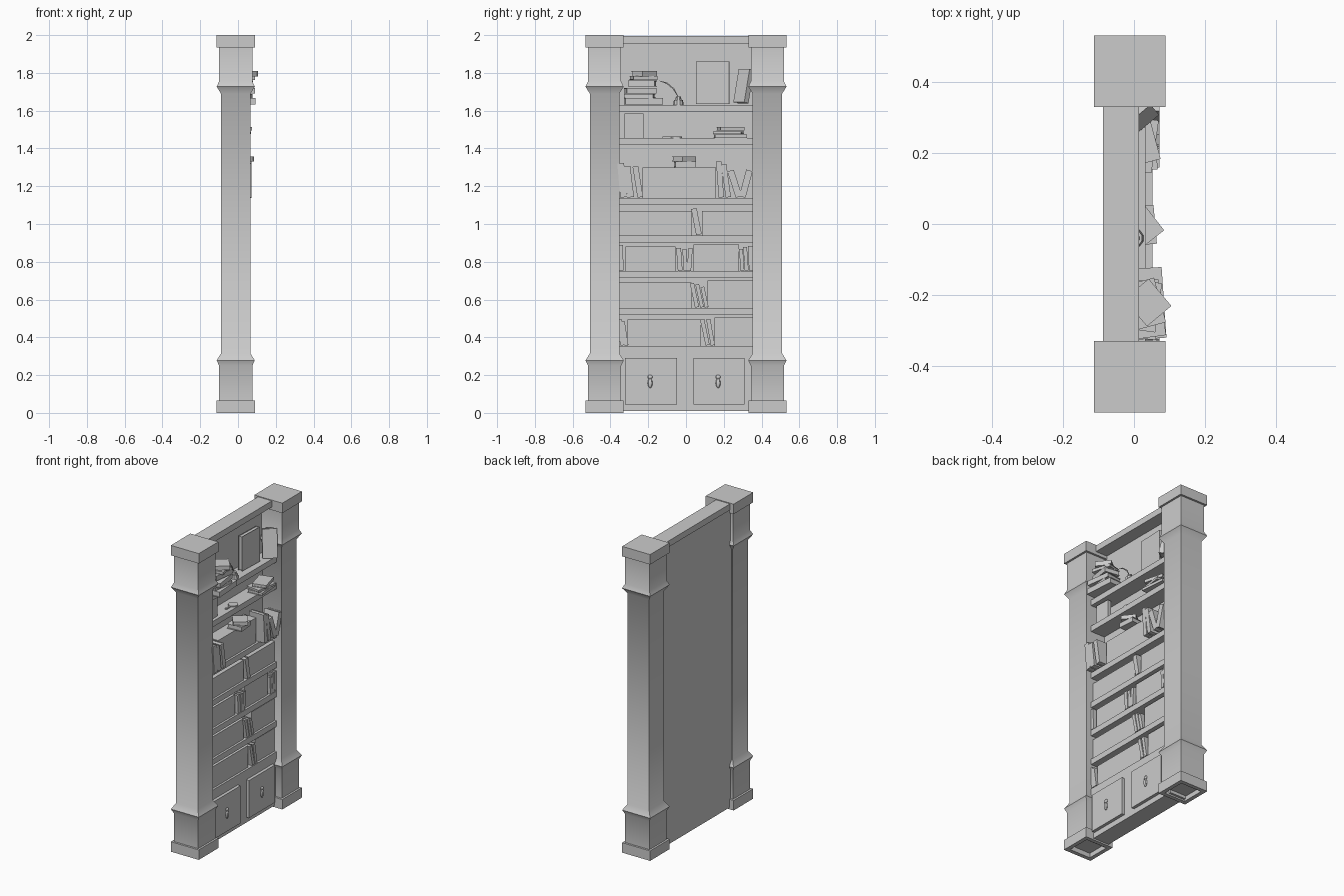
import bpy, bmesh
from math import radians, pi
from mathutils import Matrix, Vector

if "Cube" in bpy.data.objects:
    bpy.data.objects.remove(bpy.data.objects["Cube"])

grey = bpy.data.materials.new("stone_grey")
grey.use_nodes = True
GREY = (0.6, 0.6, 0.6, 1)
grey.diffuse_color = GREY
grey.node_tree.nodes["Principled BSDF"].inputs["Base Color"].default_value = GREY


def finish(name, bm, smooth=None):
    mesh = bpy.data.meshes.new(name)
    bmesh.ops.recalc_face_normals(bm, faces=bm.faces)
    bm.to_mesh(mesh)
    bm.free()
    mesh.materials.append(grey)
    obj = bpy.data.objects.new(name, mesh)
    bpy.context.collection.objects.link(obj)
    if smooth:
        bpy.ops.object.select_all(action="DESELECT")
        obj.select_set(True)
        bpy.context.view_layer.objects.active = obj
        bpy.ops.object.shade_smooth_by_angle(angle=radians(smooth))
    return obj


def add_box(bm, x, y, z):
    size = (x[1] - x[0], y[1] - y[0], z[1] - z[0])
    mid = [sum(r) / 2 for r in (x, y, z)]
    m = Matrix.Translation(mid) @ Matrix.Diagonal((*size, 1))
    return bmesh.ops.create_cube(bm, size=1, matrix=m)["verts"]


def box(name, x, y, z):
    bm = bmesh.new()
    add_box(bm, x, y, z)
    return finish(name, bm)


def book(name, centre, size, yaw=0, lean=None):
    """Cover, spine and pages; lies flat unless a lean is given."""
    w, l, t = (s / 2 for s in size)
    c = min(0.004, t / 3)
    bm = bmesh.new()
    for s in (-1, 1):
        add_box(bm, (-w, w), (-l, l), sorted((s * t, s * (t - c))))
    add_box(bm, (w - c, w), (-l, l), (c - t, t - c))
    add_box(bm, (c - w, w - c), (c - l, l - c), (c - t, t - c))
    m = Matrix.Translation(centre) @ Matrix.Rotation(radians(yaw), 4, "Z")
    if lean is not None:
        m = m @ Matrix.Rotation(radians(90 + lean), 4, "X")
    bm.transform(m)
    return finish(name, bm)


# Square columns: profile of (half width, height), closed with a recessed foot
CX, CY = -0.012, 0.431
PROFILE = [(0.075, 0.03), (0.075, 0), (0.101, 0), (0.101, 0.065), (0.088, 0.065),
           (0.088, 0.25), (0.101, 0.278), (0.078, 0.315), (0.078, 1.69),
           (0.101, 1.727), (0.088, 1.755), (0.088, 1.935), (0.101, 1.935), (0.101, 2)]
for side, label in ((-1, "right"), (1, "left")):
    bm = bmesh.new()
    rings = [[bm.verts.new((CX + h * sx, side * CY + h * sy, z))
              for sx, sy in ((-1, -1), (1, -1), (1, 1), (-1, 1))] for h, z in PROFILE]
    for a, b in zip(rings, rings[1:]):
        for i in range(4):
            j = (i + 1) % 4
            bm.faces.new((a[i], a[j], b[j], b[i]))
    bm.faces.new(rings[0])
    bm.faces.new(rings[-1])
    finish(label + "_column", bm, 40)

# Carcass
W = 0.37
box("back_panel", (-0.082, -0.07), (-W, W), (0.01, 1.96))
box("top_beam", (-0.087, 0.014), (-W, W), (1.955, 1.995))
box("cabinet", (-0.075, 0.032), (-W, W), (0.01, 0.354))
SHELVES = (0.555, 0.75, 0.94, 1.138, 1.455, 1.63)
for i, top in enumerate(SHELVES):
    box(f"shelf_{i + 1}", (-0.075, 0.032), (-W, W), (top - 0.037, top))

# Cabinet doors with drop handles
for label, y0, y1 in (("right", -0.322, -0.048), ("left", 0.04, 0.31)):
    bm = bmesh.new()
    add_box(bm, (0.03, 0.052), (y0, y1), (0.045, 0.29))
    finish(label + "_door", bm)
    bm = bmesh.new()
    mid = (y0 + y1) / 2 - 0.005
    for z, ry, rz, d in ((0.19, 0.013, 0.012, 0.008), (0.157, 0.013, 0.026, 0.011)):
        m = Matrix.Translation((0.055, mid, z)) @ Matrix.Diagonal((d, ry, rz, 1))
        bmesh.ops.create_uvsphere(bm, u_segments=8, v_segments=6, radius=1, matrix=m)
    finish(label + "_handle", bm, 40)

# Solid rows of books: y start, y end, shelf height, top
ROWS = [(-0.31, 0.08, 0.354, 0.495), (0.15, W, 0.354, 0.505),
        (-W, 0.03, 0.555, 0.69), (0.115, W, 0.555, 0.7),
        (-0.32, -0.055, 0.75, 0.88), (0.04, 0.28, 0.75, 0.892),
        (-W, 0.03, 0.94, 1.07), (0.085, W, 0.94, 1.07),
        (-0.23, -0.03, 1.138, 1.298), (-0.03, 0.16, 1.138, 1.298)]
for i, (y0, y1, z0, z1) in enumerate(ROWS):
    box(f"book_row_{i + 1}", (-0.07, 0.018), (y0, y1), (z0, z1))

# Standing books: y, shelf height, height, thickness, lean
STANDING = [(-0.345, 0.354, 0.14, 0.025, 8), (-0.325, 0.354, 0.13, 0.02, 9),
            (0.1, 0.354, 0.14, 0.022, 12), (0.13, 0.354, 0.14, 0.022, 10),
            (0.045, 0.555, 0.13, 0.022, 12), (0.072, 0.555, 0.125, 0.02, 12),
            (0.098, 0.555, 0.11, 0.02, 12),
            (-0.345, 0.75, 0.135, 0.025, 2), (-0.035, 0.75, 0.12, 0.025, 4),
            (-0.005, 0.75, 0.115, 0.022, 3), (0.02, 0.75, 0.12, 0.022, -4),
            (0.295, 0.75, 0.115, 0.02, 4), (0.317, 0.75, 0.125, 0.02, 4),
            (0.342, 0.75, 0.13, 0.022, 2), (0.055, 0.94, 0.14, 0.03, 11),
            (-0.338, 1.138, 0.18, 0.036, 5), (-0.303, 1.138, 0.165, 0.036, 7),
            (-0.255, 1.138, 0.165, 0.03, 9), (0.18, 1.138, 0.19, 0.028, 4),
            (0.212, 1.138, 0.175, 0.028, 8), (0.258, 1.138, 0.145, 0.035, 18),
            (0.317, 1.138, 0.145, 0.035, -15)]
for i, (y, z, h, t, lean) in enumerate(STANDING):
    x = 0.02 if z > 1.1 else -0.02
    book(f"standing_book_{i + 1}", (x, y, z + h / 2 + 0.003), (0.105, h, t), 0, lean)

# Lying books: x, y, centre height, width, length, thickness, yaw
LYING = [(0.03, -0.225, 1.65, 0.11, 0.2, 0.036, 4), (0.015, -0.245, 1.678, 0.11, 0.155, 0.02, -6),
         (0.025, -0.242, 1.705, 0.11, 0.16, 0.03, 8), (0.02, -0.23, 1.743, 0.1, 0.14, 0.032, -8),
         (0.03, -0.226, 1.773, 0.09, 0.13, 0.02, 15), (0.039, -0.222, 1.795, 0.09, 0.1, 0.03, 40),
         (0.01, 0.235, 1.465, 0.1, 0.17, 0.018, 5), (0.01, 0.225, 1.483, 0.1, 0.15, 0.015, -8),
         (0.015, 0.235, 1.504, 0.09, 0.13, 0.02, 15),
         (0.01, -0.005, 1.315, 0.1, 0.11, 0.03, 5), (0.022, -0.01, 1.345, 0.09, 0.09, 0.026, 38)]
for i, (x, y, z, w, l, t, yaw) in enumerate(LYING):
    book(f"lying_book_{i + 1}", (x, y, z), (w, l, t), yaw)

# Books facing outwards
book("large_display_book", (-0.02, 0.142, 1.747), (0.175, 0.225, 0.03), 88, 0)
book("leaning_display_book", (0.015, 0.305, 1.73), (0.09, 0.18, 0.03), 40, -12)
book("small_display_book", (0.0, -0.275, 1.52), (0.1, 0.128, 0.025), 92, 0)

# Inkwell and quill
bm = bmesh.new()
for r, z, h in ((0.028, 1.643, 0.028), (0.016, 1.665, 0.018)):
    bmesh.ops.create_cone(bm, cap_ends=True, segments=10, radius1=r, radius2=r * 0.85, depth=h,
                          matrix=Matrix.Translation((0.0, -0.04, z)))
finish("inkwell", bm, 30)
curve = bpy.data.curves.new("quill", "CURVE")
curve.dimensions = "3D"
curve.bevel_depth = 0.003
curve.bevel_resolution = 1
line = curve.splines.new("POLY")
line.points.add(3)
for p, (y, z, r) in zip(line.points, ((-0.04, 1.67, 0.6), (-0.065, 1.715, 1.4),
                                      (-0.1, 1.745, 1.4), (-0.14, 1.758, 0.3))):
    p.co = (0, y, z, 1)
    p.radius = r
curve.materials.append(grey)
bpy.context.collection.objects.link(bpy.data.objects.new("quill", curve))

# Magnifying glass lying on the second shelf
bm = bmesh.new()
bmesh.ops.create_cone(bm, cap_ends=True, segments=12, radius1=0.03, radius2=0.03, depth=0.008,
                      matrix=Matrix.Translation((0, -0.05, 1.46)))
add_box(bm, (-0.005, 0.005), (-0.125, -0.075), (1.456, 1.464))
finish("magnifying_glass", bm)
